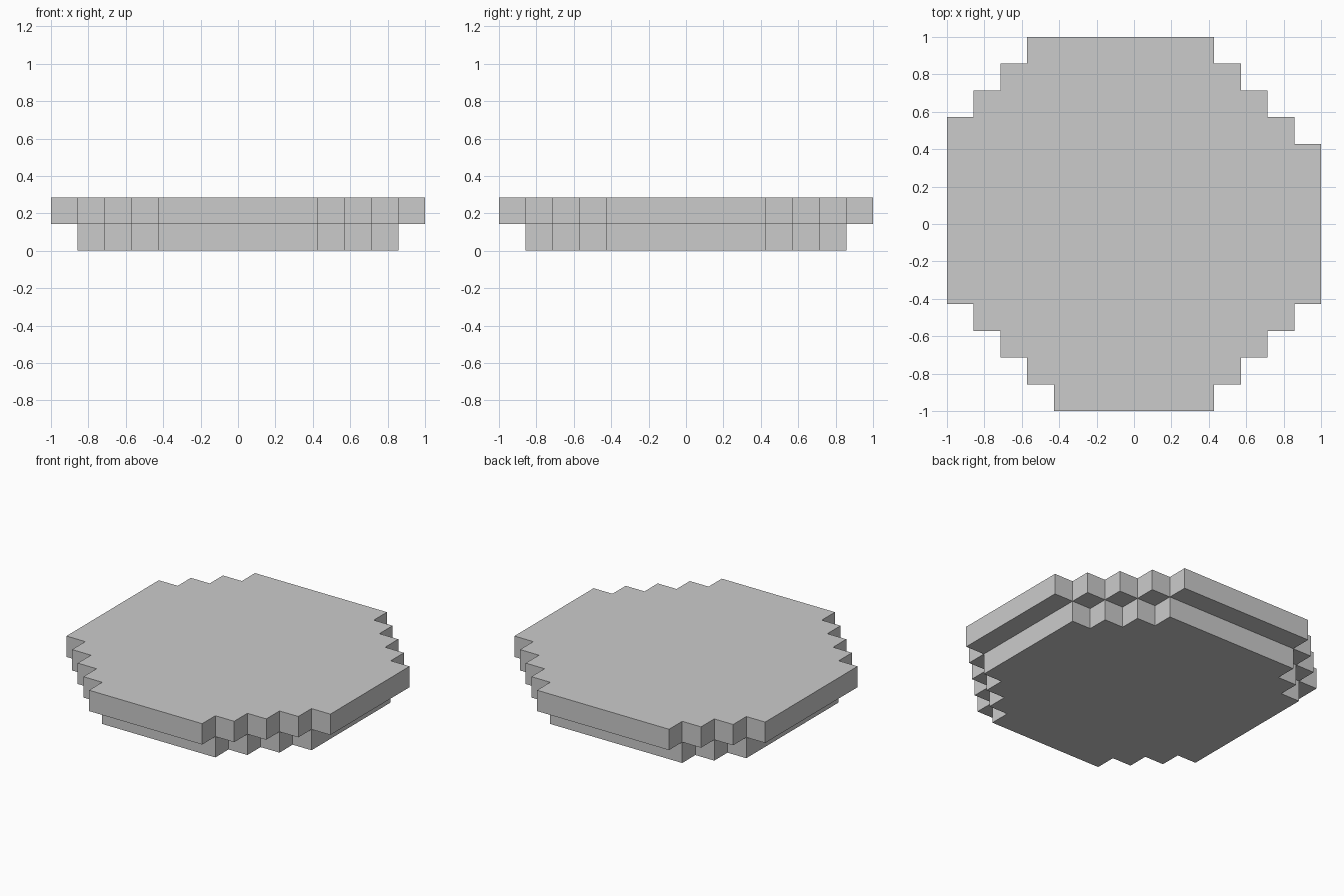
import bpy, bmesh

if "Cube" in bpy.data.objects:
    bpy.data.objects.remove(bpy.data.objects["Cube"])

U = 1 / 7  # size of one block


def stepped_outline(half, flat, notch):
    """Outline in block units: square of given half size with staircase corners.
    The back-left corner is cut one block less (notch)."""
    pts = []
    for i, (sx, sy) in enumerate([(1, -1), (1, 1), (-1, 1), (-1, -1)]):
        start = flat + (1 if (sx, sy) == notch else 0)
        stair = []
        for k in range(half - start + 1):
            stair.append((sx * (start + k), sy * (half - k)))      # outer corner
            if start + k < half:
                stair.append((sx * (start + k), sy * (half - k - 1)))  # inner corner
        # keep the loop counter-clockwise
        pts += stair if i % 2 == 0 else stair[::-1]
    return pts


def slab(name, half, z0):
    bm = bmesh.new()
    outline = stepped_outline(half, 3, (-1, 1))
    face = bm.faces.new([bm.verts.new((x * U, y * U, z0 * U)) for x, y in outline])
    ext = bmesh.ops.extrude_face_region(bm, geom=[face], use_keep_orig=True)
    top = [v for v in ext["geom"] if isinstance(v, bmesh.types.BMVert)]
    bmesh.ops.translate(bm, verts=top, vec=(0, 0, U))
    bmesh.ops.recalc_face_normals(bm, faces=bm.faces)
    mesh = bpy.data.meshes.new(name)
    bm.to_mesh(mesh)
    bm.free()
    bpy.context.collection.objects.link(bpy.data.objects.new(name, mesh))


# Smaller base layer and wider top layer
slab("lower_layer", 6, 0)
slab("upper_layer", 7, 1)
